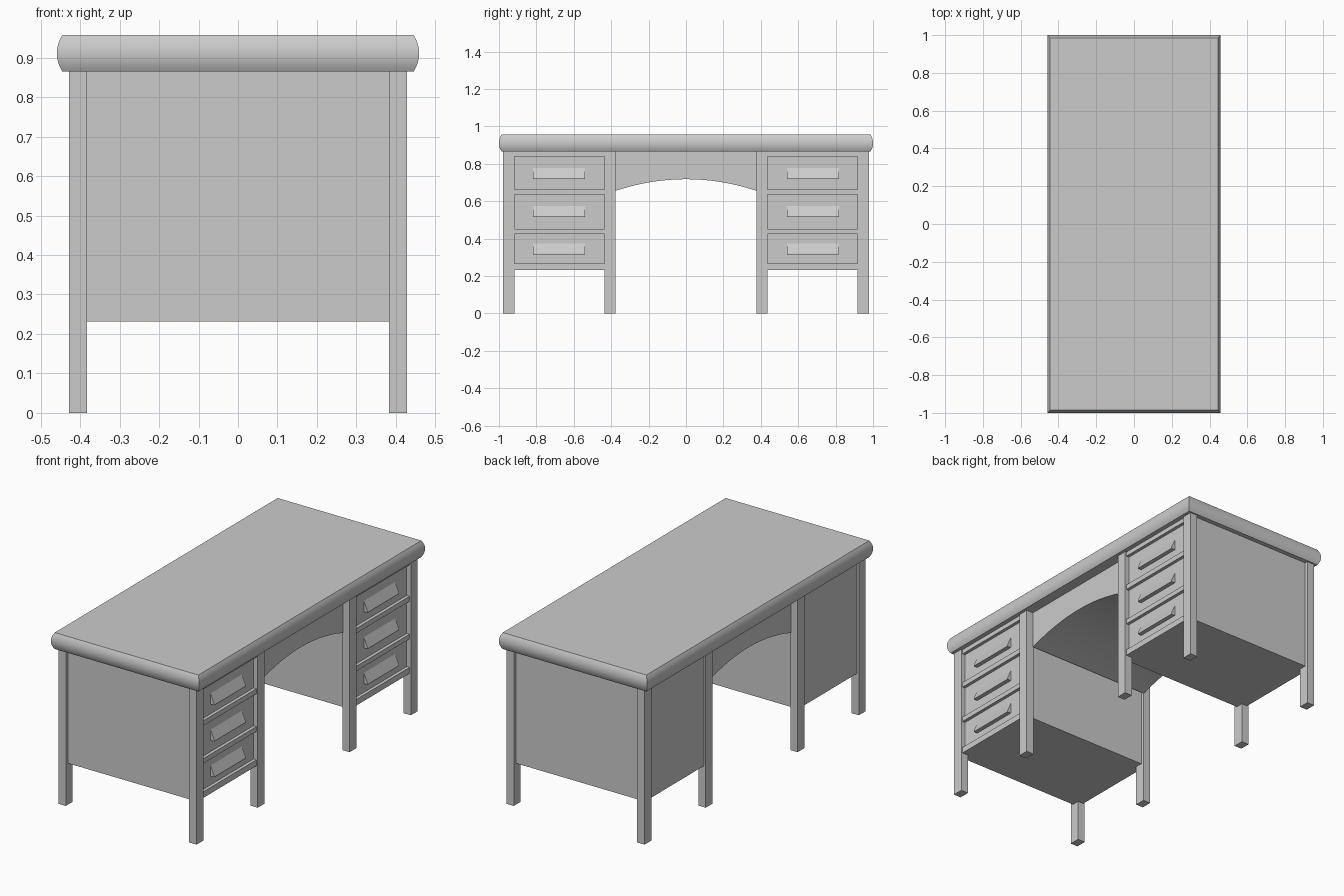
import bpy, bmesh, math

if "Cube" in bpy.data.objects:
    bpy.data.objects.remove(bpy.data.objects["Cube"])


def make_object(name, bm, smooth=False):
    bmesh.ops.recalc_face_normals(bm, faces=bm.faces)
    mesh = bpy.data.meshes.new(name)
    bm.to_mesh(mesh)
    bm.free()
    obj = bpy.data.objects.new(name, mesh)
    bpy.context.collection.objects.link(obj)
    if smooth:
        bpy.context.view_layer.objects.active = obj
        obj.select_set(True)
        bpy.ops.object.shade_smooth_by_angle(angle=math.radians(30))
        obj.select_set(False)
    return obj


def loft(name, rings, smooth=False):
    """Join successive rings of points and cap both ends."""
    bm = bmesh.new()
    loops = [[bm.verts.new(p) for p in ring] for ring in rings]
    n = len(loops[0])
    for a, b in zip(loops, loops[1:]):
        for i in range(n):
            j = (i + 1) % n
            bm.faces.new((a[i], a[j], b[j], b[i]))
    bm.faces.new(loops[0])
    bm.faces.new(loops[-1])
    return make_object(name, bm, smooth)


def rect(hx, hy, z):
    return [(-hx, -hy, z), (hx, -hy, z), (hx, hy, z), (-hx, hy, z)]


def box(name, x0, x1, y0, y1, z0, z1):
    ring = [(x0, y0), (x1, y0), (x1, y1), (x0, y1)]
    return loft(name, [[(x, y, z) for x, y in ring] for z in (z0, z1)])


# Desk top with rounded, mitred edges
steps = 12
rings = []
for i in range(steps + 1):
    t = 2 * i / steps - 1
    inset = 0.014 * t * t
    rings.append(rect(0.459 - inset, 1.0 - inset, 0.911 + 0.046 * t))
loft("desk_top", rings, smooth=True)

# Arched block bridging the knee space
arch = [(-0.377, 0.866)]
for i in range(25):
    y = -0.377 + 0.754 * i / 24
    arch.append((y, 0.718 - 0.062 * (y / 0.377) ** 2))
arch.append((0.377, 0.866))
loft("knee_arch", [[(x, y, z) for y, z in arch] for x in (-0.385, 0.385)], smooth=True)

for side, s in (("left", -1), ("right", 1)):
    # Pedestal carcass, set slightly inside the legs
    box(side + "_pedestal", -0.418, 0.402, *sorted((s * 0.395, s * 0.96)), 0.232, 0.866)

    # Four square legs per pedestal
    for x in (-0.405, 0.405):
        for y in (0.407, 0.948):
            box(side + "_leg", x - 0.023, x + 0.023, s * y - 0.03, s * y + 0.03, 0, 0.866)

    # Rails between the drawers
    y0, y1 = sorted((s * 0.43, s * 0.92))
    for z0, z1 in ((0.232, 0.266), (0.425, 0.452), (0.636, 0.664), (0.84, 0.866)):
        box(side + "_drawer_rail", 0.39, 0.42, y0, y1, z0, z1)

    # Wedge-shaped drawer pulls, sloping out towards a flat underside
    for z in (0.315, 0.515, 0.718):
        wedge = [(0.40, z), (0.426, z), (0.426, z + 0.006), (0.402, z + 0.06), (0.40, z + 0.06)]
        loft(side + "_drawer_pull",
             [[(x, s * y, zz) for x, zz in wedge] for y in (0.539, 0.817)])
